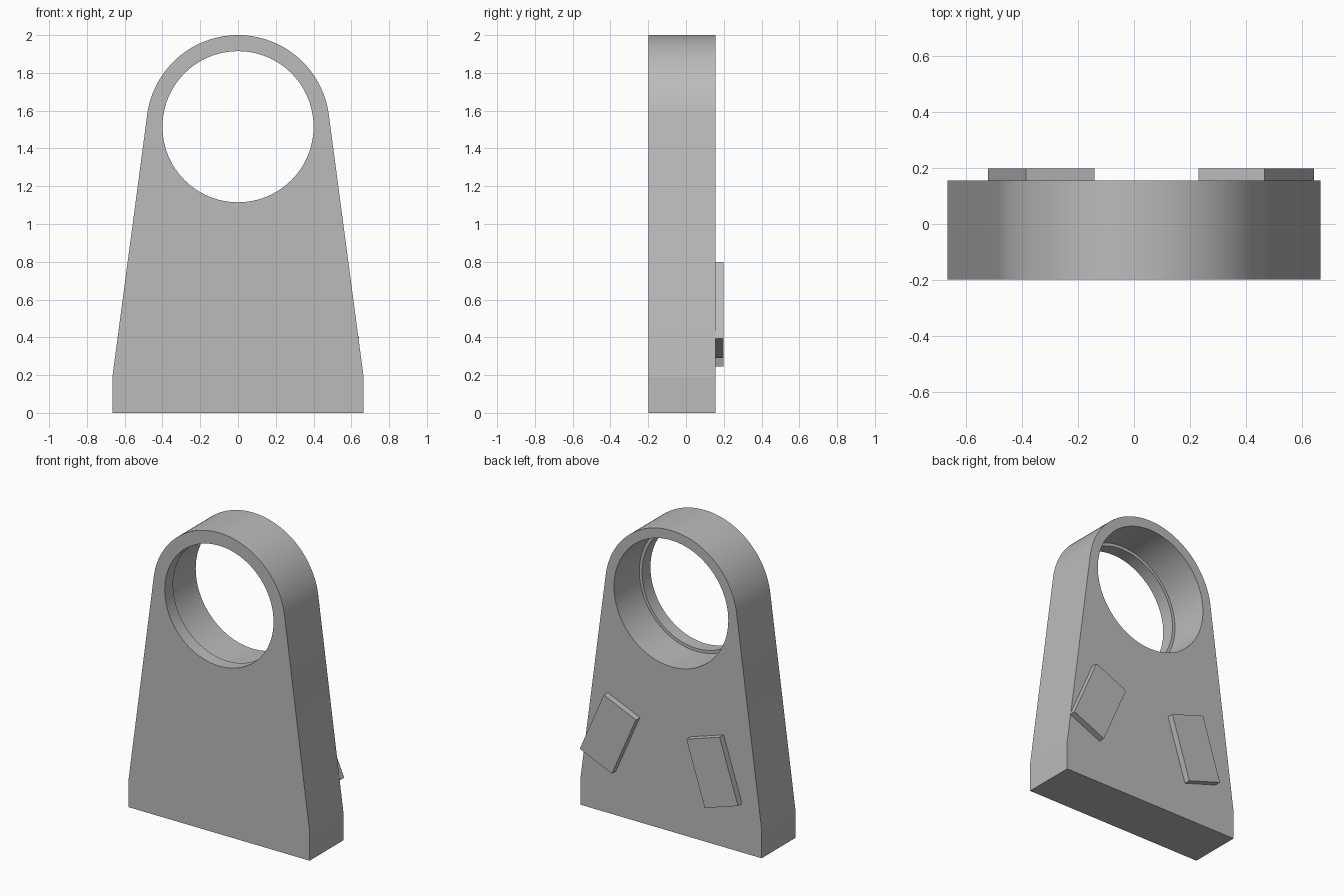
import bpy, bmesh
from math import sin, cos, pi, radians, atan2
from mathutils import Matrix

if "Cube" in bpy.data.objects:
    bpy.data.objects.remove(bpy.data.objects["Cube"])

grey = bpy.data.materials.new("plain grey")
grey.use_nodes = True
colour = (0.5, 0.5, 0.5, 1)
grey.diffuse_color = colour
grey.node_tree.nodes["Principled BSDF"].inputs["Base Color"].default_value = colour

FRONT, LIP, BACK, PAD_BACK = -0.198, -0.11, 0.156, 0.198
CENTRE_Z, RADIUS = 1.515, 0.485


def finish(name, bm):
    bmesh.ops.recalc_face_normals(bm, faces=bm.faces)
    mesh = bpy.data.meshes.new(name)
    bm.to_mesh(mesh)
    bm.free()
    mesh.materials.append(grey)
    obj = bpy.data.objects.new(name, mesh)
    bpy.context.collection.objects.link(obj)
    return obj


def arc(radius, start, end, steps):
    return [(radius * cos(start + (end - start) * i / steps),
             CENTRE_Z + radius * sin(start + (end - start) * i / steps))
            for i in range(steps + 1)]


# Bracket: tapered outline tangent to a round head, with a stepped bore
tilt = radians(7.55)
outline = [(-0.665, 0.19), (-0.665, 0), (0.665, 0), (0.665, 0.19)]
outline += arc(RADIUS, tilt, pi - tilt, 64)
small = arc(0.40, 0, 2 * pi, 96)[:-1]
large = arc(0.42, 0, 2 * pi, 96)[:-1]

bm = bmesh.new()


def ring(points, y):
    return [bm.verts.new((x, y, z)) for x, z in points]


def walls(a, b):
    for i in range(len(a)):
        bm.faces.new((a[i - 1], a[i], b[i], b[i - 1]))


def cap(outer, inner):
    edges = [bm.edges.get((loop[i - 1], loop[i]))
             for loop in (outer, inner) for i in range(len(loop))]
    bmesh.ops.triangle_fill(bm, edges=edges, use_beauty=True)


outer_front, outer_back = ring(outline, FRONT), ring(outline, BACK)
bore = [ring(small, FRONT), ring(small, LIP), ring(large, LIP), ring(large, BACK)]
walls(outer_front, outer_back)
for a, b in zip(bore, bore[1:]):
    walls(a, b)
cap(outer_front, bore[0])
cap(outer_back, bore[-1])
bracket = finish("bracket_body", bm)

bpy.ops.object.select_all(action="DESELECT")
bracket.select_set(True)
bpy.context.view_layer.objects.active = bracket
bpy.ops.object.shade_smooth_by_angle(angle=radians(5))


# Tilted rectangular pads on the back face
def pad(name, x, z, angle):
    bm = bmesh.new()
    bmesh.ops.create_cube(bm, size=1)
    place = (Matrix.Translation((x, (BACK + PAD_BACK) / 2, z))
             @ Matrix.Rotation(radians(angle), 4, "Y")
             @ Matrix.Diagonal((0.257, PAD_BACK - BACK, 0.442, 1)))
    bmesh.ops.transform(bm, matrix=place, verts=bm.verts)
    finish(name, bm)


pad("left_pad", 0.436, 0.545, -23.6)
pad("right_pad", -0.331, 0.496, 17.8)
